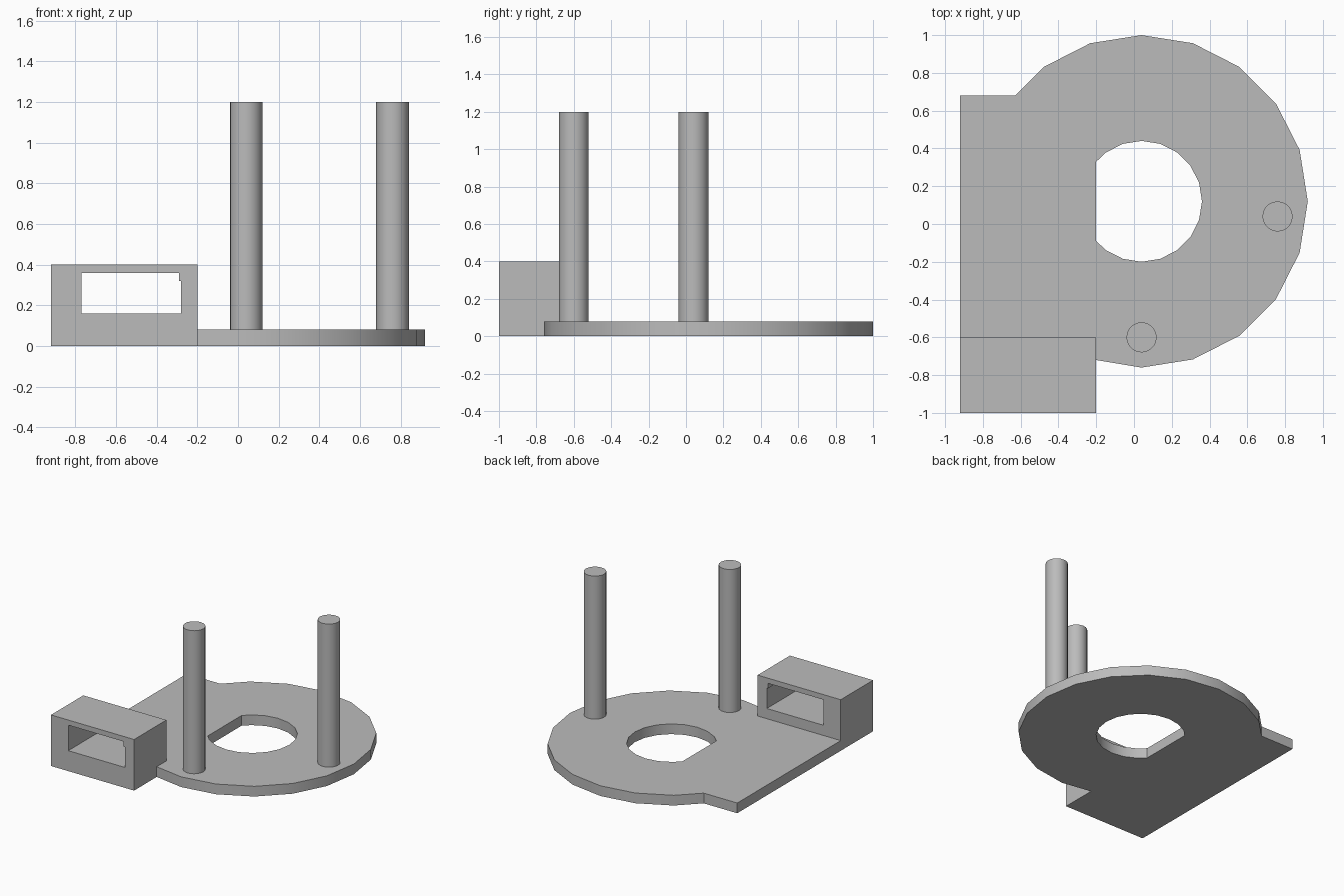
import bpy
from math import cos, sin, radians

cube = bpy.data.objects.get("Cube")
if cube:
    bpy.data.objects.remove(cube)

SIDES = 20
CENTRE = (0.04, 0.12)

grey = bpy.data.materials.new("plain grey")
grey.use_nodes = True
COLOUR = (0.5, 0.5, 0.5, 1)
grey.diffuse_color = COLOUR
grey.node_tree.nodes["Principled BSDF"].inputs["Base Color"].default_value = COLOUR


def arc(radius, first, last):
    """Corners of the faceted circle, numbered from +x."""
    step = radians(360 / SIDES)
    return [(CENTRE[0] + radius * cos(k * step), CENTRE[1] + radius * sin(k * step))
            for k in range(first, last + 1)]


def finish(obj):
    obj.data.materials.clear()
    obj.data.materials.append(grey)
    bpy.ops.object.shade_smooth_by_angle(angle=radians(30))


def slab(name, outlines, thickness, location, tilt=0):
    """Extrude filled outlines (the first is the rim, the rest are holes)."""
    curve = bpy.data.curves.new(name, "CURVE")
    curve.dimensions = "2D"
    curve.fill_mode = "BOTH"
    curve.extrude = thickness / 2
    for points in outlines:
        spline = curve.splines.new("POLY")
        spline.points.add(len(points) - 1)
        for point, (x, y) in zip(spline.points, points):
            point.co = (x, y, 0, 1)
        spline.use_cyclic_u = True
    obj = bpy.data.objects.new(name, curve)
    obj.location = location
    obj.rotation_euler.x = tilt
    bpy.context.collection.objects.link(obj)
    bpy.ops.object.select_all(action="DESELECT")
    obj.select_set(True)
    bpy.context.view_layer.objects.active = obj
    bpy.ops.object.convert(target="MESH")
    obj = bpy.context.object
    obj.name = name
    finish(obj)


# Round base plate with a square-cornered side and a D-shaped hole
rim = arc(0.88, -5, 7) + [(-0.63, 0.68), (-0.92, 0.68), (-0.92, -0.6),
                          (-0.2, -0.6), (-0.2, -0.72)]
hole = arc(0.32, -7, 7) + [(-0.2, 0.33), (-0.2, -0.09)]
slab("base_plate", [rim, hole], 0.08, (0, 0, 0.04))

# Block with a notched window running front to back
block = [(-0.92, 0), (-0.2, 0), (-0.2, 0.4), (-0.92, 0.4)]
window = [(-0.77, 0.16), (-0.28, 0.16), (-0.28, 0.32),
          (-0.29, 0.32), (-0.29, 0.36), (-0.77, 0.36)]
slab("window_block", [block, window], 0.4, (0, -0.8, 0), radians(90))

# Upright posts
for name, x, y in (("front_post", 0.04, -0.6), ("side_post", 0.76, 0.04)):
    bpy.ops.mesh.primitive_cylinder_add(vertices=SIDES, radius=0.08, depth=1.12,
                                        location=(x, y, 0.64), rotation=(0, 0, radians(90)))
    post = bpy.context.object
    post.name = name
    finish(post)
